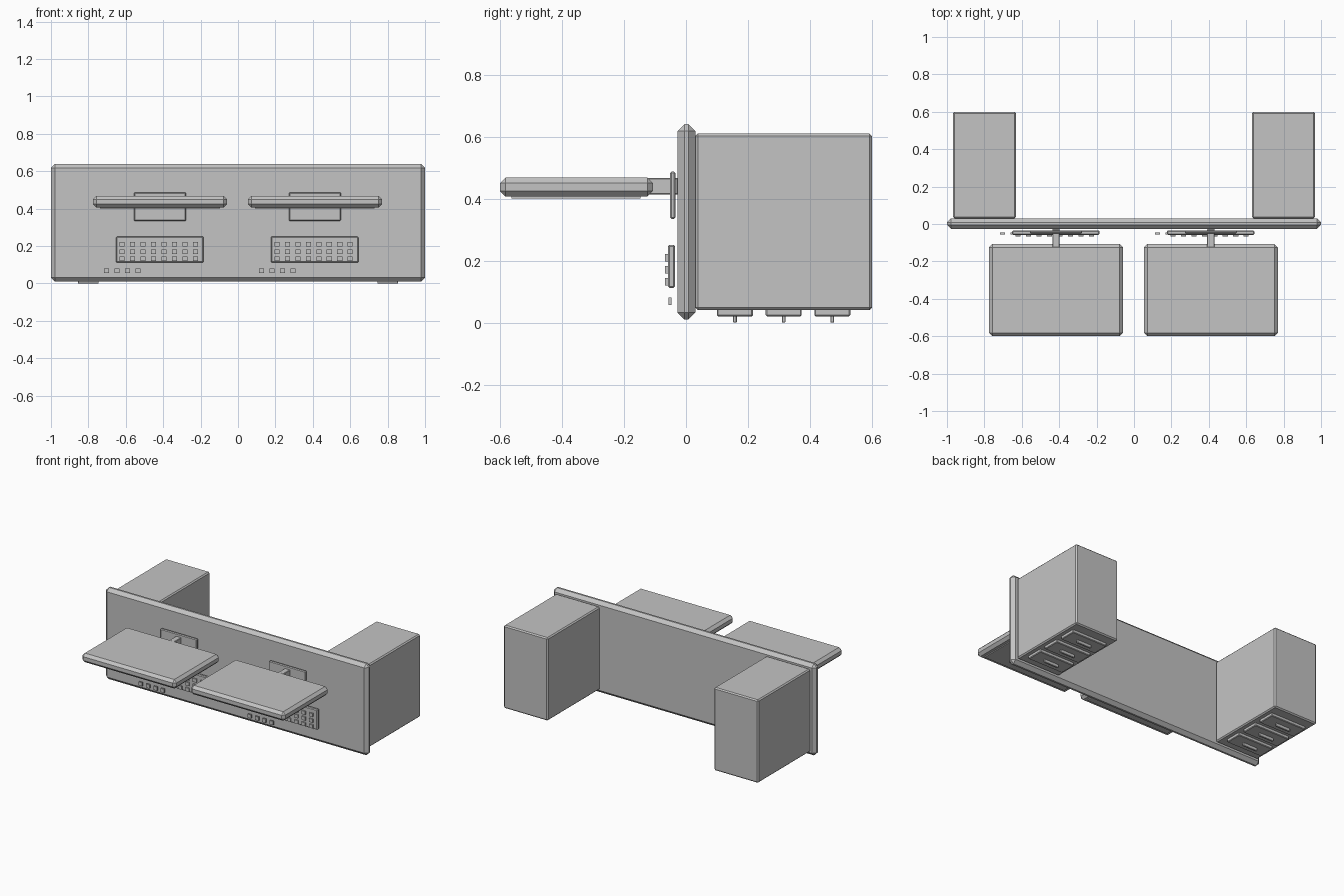
import bpy

if "Cube" in bpy.data.objects:
    bpy.data.objects.remove(bpy.data.objects["Cube"])

grey = bpy.data.materials.new("plain grey")
grey.diffuse_color = (0.55, 0.55, 0.55, 1)
grey.use_nodes = True
grey.node_tree.nodes["Principled BSDF"].inputs["Base Color"].default_value = grey.diffuse_color


def box(name, x, y, z, bevel=0.0):
    """Box from (min, max) ranges, with an optional flat chamfer."""
    bpy.ops.mesh.primitive_cube_add(size=1)
    ob = bpy.context.object
    ob.name = name
    for v in ob.data.vertices:
        v.co = [lo if c < 0 else hi for c, (lo, hi) in zip(v.co, (x, y, z))]
    ob.data.materials.append(grey)
    if bevel:
        m = ob.modifiers.new("chamfer", 'BEVEL')
        m.width = bevel
        m.segments = 1
    return ob


# Desk top, standing on its long edge
box("desk_top", (-1, 1), (-0.027, 0.03), (0.01, 0.64), 0.022)

# Drawer pedestals behind, drawers facing down
for side, cx in (("left", -0.8), ("right", 0.8)):
    box(f"{side}_pedestal", (cx - 0.168, cx + 0.168), (0.03, 0.6), (0.04, 0.61), 0.008)
    for i in range(3):
        y = 0.158 + i * 0.157
        box(f"{side}_drawer_{i}", (cx - 0.135, cx + 0.135), (y - 0.058, y + 0.058),
            (0.02, 0.045), 0.004)
        box(f"{side}_handle_{i}", (cx - 0.055, cx + 0.055), (y - 0.006, y + 0.006),
            (0.0, 0.023), 0.002)

# Two workstations
for side, cx in (("left", -0.417), ("right", 0.411)):
    # Monitor, screen, neck and base
    box(f"{side}_monitor", (cx - 0.358, cx + 0.358), (-0.6, -0.107), (0.406, 0.468), 0.018)
    box(f"{side}_screen", (cx - 0.32, cx + 0.32), (-0.563, -0.147), (0.4, 0.408))
    box(f"{side}_monitor_neck", (cx - 0.02, cx + 0.02), (-0.125, -0.026), (0.413, 0.467), 0.003)
    box(f"{side}_monitor_base", (cx - 0.139, cx + 0.139), (-0.051, -0.034), (0.334, 0.487), 0.005)
    # Keyboard with three rows of keys
    box(f"{side}_keyboard", (cx - 0.235, cx + 0.233), (-0.058, -0.035), (0.112, 0.251), 0.005)
    for row in range(3):
        for col in range(8):
            x = cx - 0.203 + col * 0.056
            z = 0.131 + row * 0.039
            box(f"{side}_key_{row}_{col}", (x - 0.0135, x + 0.0135), (-0.067, -0.056),
                (z - 0.012, z + 0.012))
    # Loose row of four buttons below the keyboard
    for col in range(4):
        x = cx - 0.286 + col * 0.056
        box(f"{side}_button_{col}", (x - 0.0135, x + 0.0135), (-0.057, -0.046), (0.056, 0.081))
